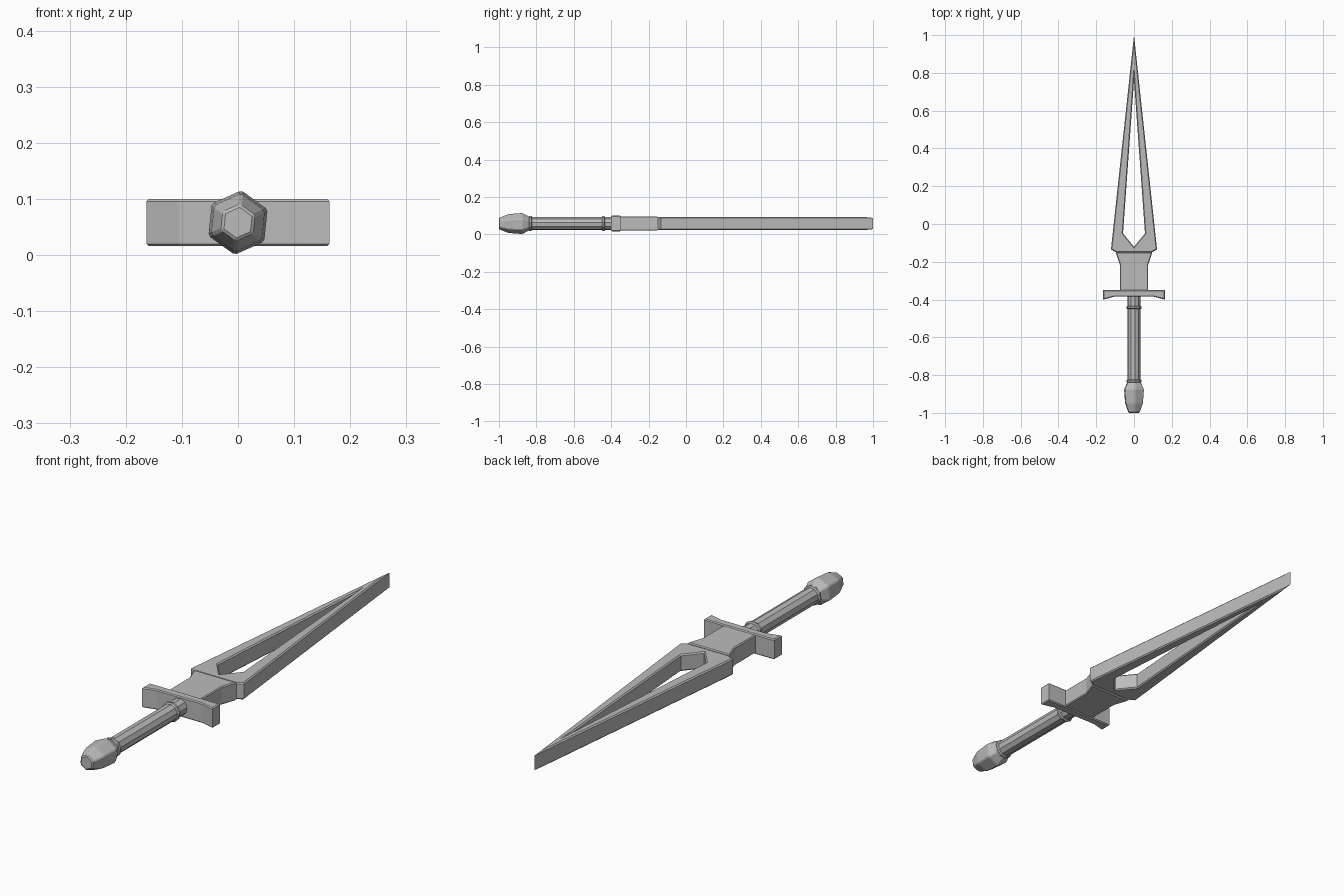
import bpy, bmesh, math

if "Cube" in bpy.data.objects:
    bpy.data.objects.remove(bpy.data.objects["Cube"], do_unlink=True)

AXIS_Z = 0.058

steel = bpy.data.materials.new("grey steel")
steel.use_nodes = True
grey = (0.5, 0.5, 0.5, 1)
steel.diffuse_color = grey
steel.node_tree.nodes["Principled BSDF"].inputs["Base Color"].default_value = grey


def finish(name, bm):
    bmesh.ops.recalc_face_normals(bm, faces=bm.faces)
    mesh = bpy.data.meshes.new(name)
    bm.to_mesh(mesh)
    bm.free()
    mesh.materials.append(steel)
    obj = bpy.data.objects.new(name, mesh)
    bpy.context.collection.objects.link(obj)
    return obj


def plate(name, half, height, bevel):
    """Mirror a half outline across x = 0, extrude it in z and bevel its rims."""
    bm = bmesh.new()
    for side in (1, -1):
        bm.faces.new([bm.verts.new((side * x, y, AXIS_Z - height / 2)) for x, y in half])
    bmesh.ops.remove_doubles(bm, verts=bm.verts, dist=0.0001)
    bmesh.ops.recalc_face_normals(bm, faces=bm.faces)
    new = bmesh.ops.extrude_face_region(bm, geom=bm.faces[:], use_keep_orig=True)["geom"]
    for v in new:
        if isinstance(v, bmesh.types.BMVert):
            v.co.z += height
    bmesh.ops.recalc_face_normals(bm, faces=bm.faces)
    rims = [e for e in bm.edges if abs(e.verts[0].co.z - e.verts[1].co.z) < 0.001
            and len(e.link_faces) == 2 and e.calc_face_angle() > 0.5]
    bmesh.ops.bevel(bm, geom=rims, offset=bevel, segments=1, affect='EDGES',
                    clamp_overlap=True)
    return finish(name, bm)


def turned(name, profile, sides, start=0.0, bevel=0.0):
    """Sweep (y, radius) rings about the long axis and cap both ends."""
    bm = bmesh.new()
    rings = []
    for y, r in profile:
        angles = [start + math.tau * i / sides for i in range(sides)]
        rings.append([bm.verts.new((r * math.cos(a), y, AXIS_Z + r * math.sin(a)))
                      for a in angles])
    for a, b in zip(rings, rings[1:]):
        for i in range(sides):
            j = (i + 1) % sides
            bm.faces.new((a[i], a[j], b[j], b[i]))
    bm.faces.new(rings[0])
    bm.faces.new(rings[-1])
    bmesh.ops.recalc_face_normals(bm, faces=bm.faces)
    if bevel:
        bmesh.ops.bevel(bm, geom=bm.edges[:], offset=bevel, segments=1, affect='EDGES')
    return finish(name, bm)


# Split blade with an open centre
plate("blade", [(0, -0.15), (0.095, -0.15), (0.122, -0.135), (0, 1),
                (0, 0.76), (0.058, -0.05), (0, -0.12)], 0.07, 0.005)

# Flared neck between blade and guard
plate("blade_neck", [(0, -0.36), (0.075, -0.36), (0.075, -0.215),
                     (0.097, -0.15), (0, -0.15)], 0.076, 0.004)

# Cross guard with swept tips
plate("cross_guard", [(0, -0.385), (0.105, -0.385), (0.163, -0.4),
                      (0.163, -0.35), (0, -0.35)], 0.084, 0.004)

# Grip and its collars
turned("grip", [(-0.84, 0.035), (-0.38, 0.035)], 10, math.radians(9))
for name, y in (("lower_collar", -0.832), ("upper_collar", -0.442)):
    turned(name, [(y - 0.008, 0.036), (y - 0.004, 0.041),
                  (y + 0.004, 0.041), (y + 0.008, 0.036)], 10, math.radians(9))

# Six-sided pommel
turned("pommel", [(-1, 0.032), (-0.95, 0.052), (-0.875, 0.058), (-0.835, 0.037)],
       6, math.radians(24), 0.004)
